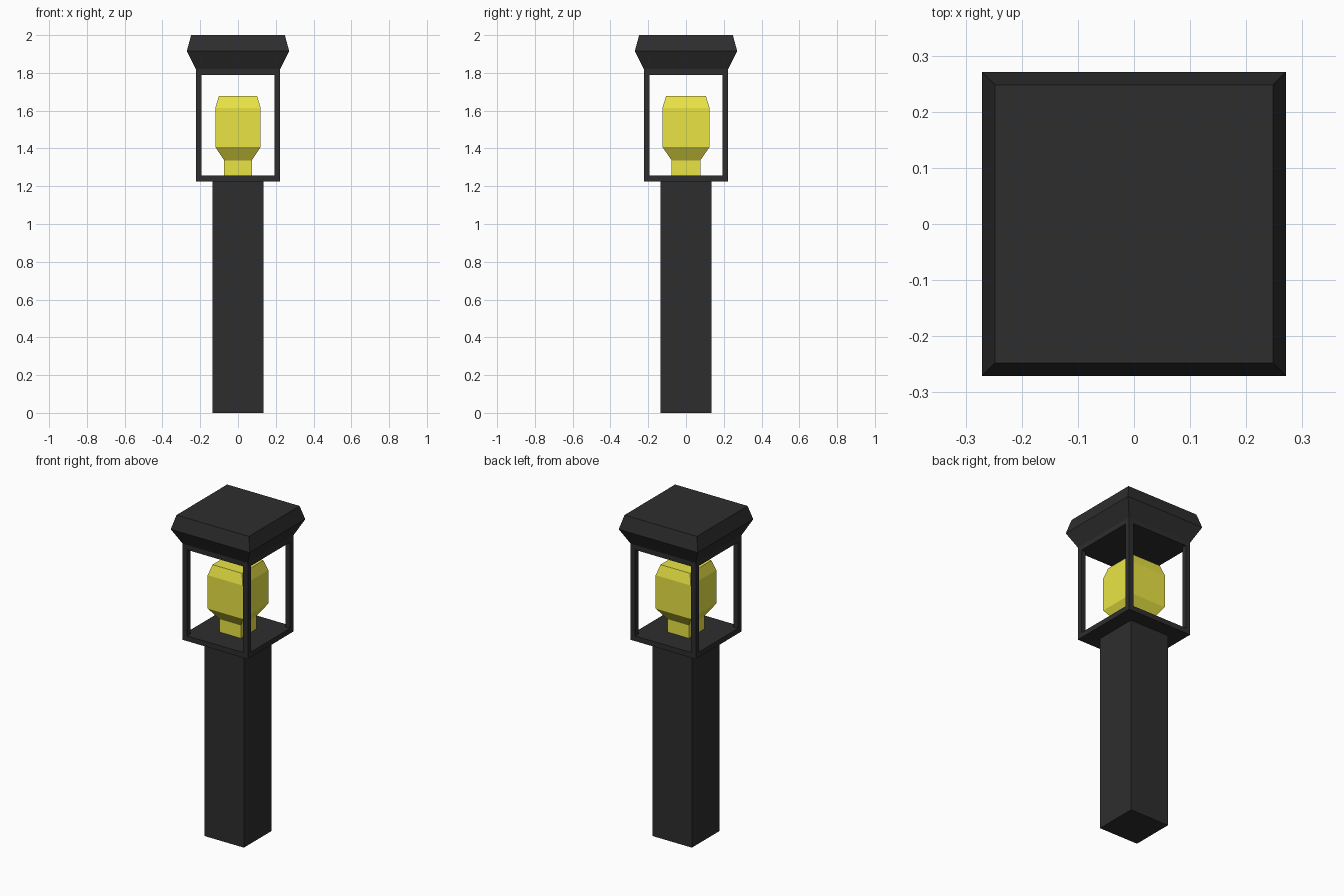
import bpy, bmesh

if "Cube" in bpy.data.objects:
    bpy.data.objects.remove(bpy.data.objects["Cube"])


def material(name, color):
    m = bpy.data.materials.new(name)
    m.diffuse_color = (*color, 1)
    m.use_nodes = True
    m.node_tree.nodes["Principled BSDF"].inputs["Base Color"].default_value = m.diffuse_color
    return m


def loft(name, rings, mat, aspect=1.0, centre=(0, 0)):
    """Closed square loft through (half_width, z) rings."""
    bm = bmesh.new()
    loops = []
    for h, z in rings:
        loops.append([bm.verts.new((centre[0] + sx * h, centre[1] + sy * h * aspect, z))
                      for sx, sy in ((-1, -1), (1, -1), (1, 1), (-1, 1))])
    for a, b in zip(loops, loops[1:]):
        for i in range(4):
            j = (i + 1) % 4
            bm.faces.new((a[i], a[j], b[j], b[i]))
    bm.faces.new(loops[0][::-1])
    bm.faces.new(loops[-1])
    bmesh.ops.recalc_face_normals(bm, faces=bm.faces)
    mesh = bpy.data.meshes.new(name)
    bm.to_mesh(mesh)
    bm.free()
    mesh.materials.append(mat)
    ob = bpy.data.objects.new(name, mesh)
    bpy.context.collection.objects.link(ob)
    return ob


dark = material("dark_metal", (0.027, 0.027, 0.027))
yellow = material("bulb_yellow", (0.82, 0.78, 0.06))

# Post with the lantern floor plate on top
loft("post_and_floor", [(0.135, 0), (0.135, 1.225), (0.223, 1.225), (0.223, 1.257)], dark)

# Roof: ceiling plate, flared eaves, tapered cap
loft("roof", [(0.223, 1.79), (0.223, 1.82), (0.271, 1.915), (0.248, 2.0)], dark)

# Four corner bars of the lantern
for sx, side in ((-1, "left"), (1, "right")):
    for sy, end in ((-1, "front"), (1, "back")):
        loft(f"corner_bar_{end}_{side}", [(0.0155, 1.257), (0.0155, 1.79)], dark,
             centre=(sx * 0.2075, sy * 0.2075))

# Faceted bulb with socket neck
loft("bulb", [(0.073, 1.257), (0.073, 1.337), (0.12, 1.408), (0.12, 1.615), (0.101, 1.678)],
     yellow, aspect=1.04)
